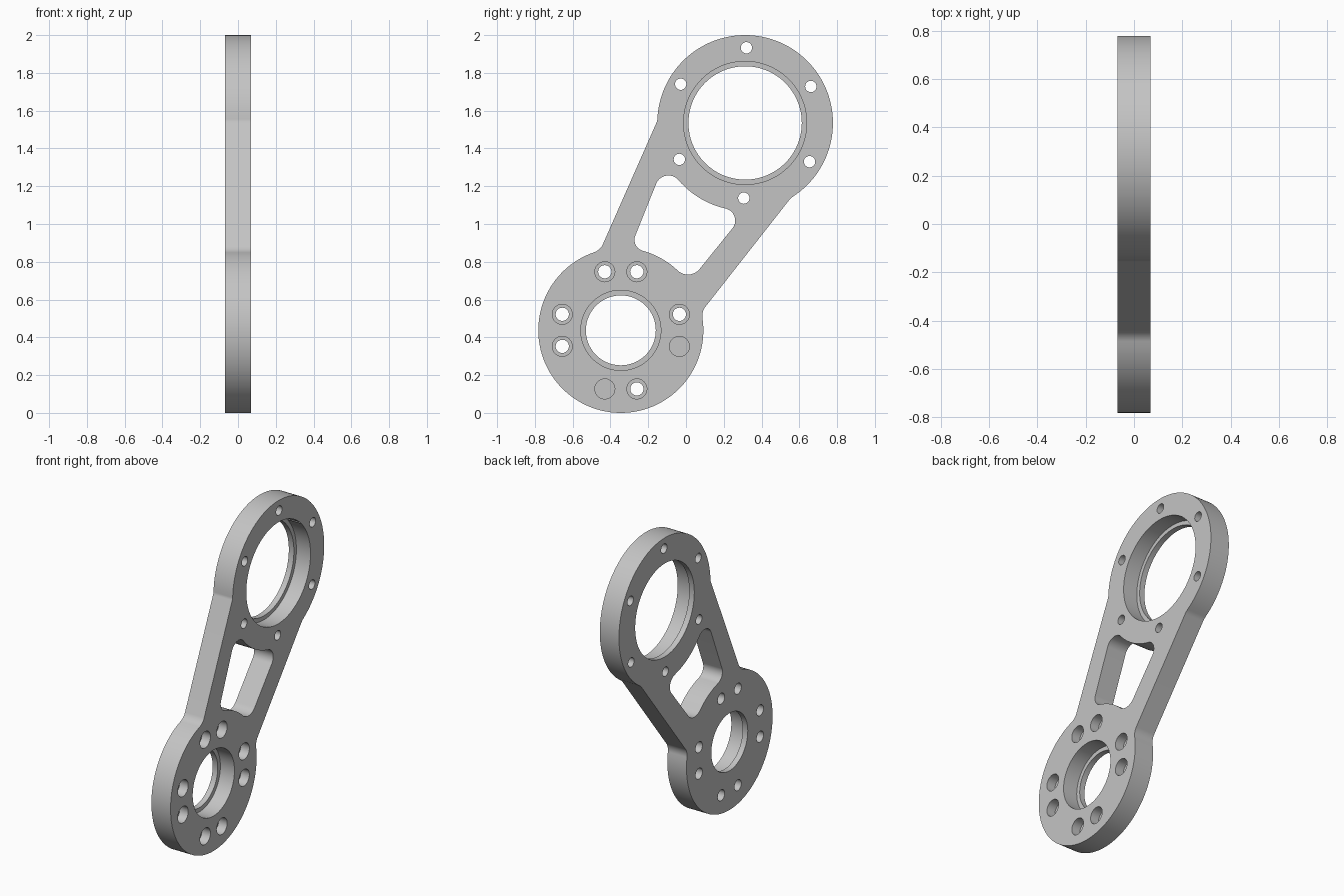
import bpy, bmesh, math
from math import pi, cos, sin, radians
from mathutils import Vector, Matrix

if "Cube" in bpy.data.objects:
    bpy.data.objects.remove(bpy.data.objects["Cube"])

HALF = 0.068                                  # half thickness of the plate
BIG, BIG_R = Vector((0.313, 1.535)), 0.465    # upper ring (y, z)
SMALL, SMALL_R = Vector((-0.345, 0.437)), 0.437


def arc(centre, a, b, long=False):
    """Points on the short or long arc from a to b."""
    start = math.atan2(*(a - centre).yx)
    sweep = (math.atan2(*(b - centre).yx) - start + pi) % (2 * pi) - pi
    if long:
        sweep -= math.copysign(2 * pi, sweep)
    steps = max(6, int(abs(sweep) / radians(3)))
    r = (a - centre).length
    return [centre + r * Vector((cos(start + sweep * i / steps),
                                 sin(start + sweep * i / steps)))
            for i in range(steps + 1)]


def fillet(line, side, centre, radius, f, root):
    """Blend arc from a ring to a straight edge."""
    p, q = Vector(line[0]), Vector(line[1])
    d = (q - p).normalized()
    n = side * Vector((-d.y, d.x))
    o = p + n * f - centre
    b = o.dot(d)
    t = -b + root * math.sqrt(b * b - o.dot(o) + (radius + f) ** 2)
    c = centre + o + d * t
    on_ring = centre + (c - centre).normalized() * radius
    return arc(c, on_ring, c - n * f)


def outline(left, right, side, long, fillets):
    """Loop of two straight edges blended into both rings."""
    f = fillets
    tl = fillet(left, side, BIG, BIG_R, f[0], 1)
    bl = fillet(left, side, SMALL, SMALL_R, f[1], -1)
    br = fillet(right, -side, SMALL, SMALL_R, f[2], -1)
    tr = fillet(right, -side, BIG, BIG_R, f[3], 1)
    return (tl + bl[::-1] + arc(SMALL, bl[0], br[0], long)[1:-1]
            + br + tr[::-1] + arc(BIG, tr[0], tl[0], long)[1:-1])


def prism(name, points, x0, x1):
    """Extrude a closed profile along x."""
    bm = bmesh.new()
    face = bm.faces.new([bm.verts.new((x0, p.x, p.y)) for p in points])
    top = bmesh.ops.extrude_face_region(bm, geom=[face])["geom"]
    bmesh.ops.translate(bm, vec=(x1 - x0, 0, 0),
                        verts=[v for v in top if isinstance(v, bmesh.types.BMVert)])
    bmesh.ops.recalc_face_normals(bm, faces=bm.faces)
    mesh = bpy.data.meshes.new(name)
    bm.to_mesh(mesh)
    bm.free()
    ob = bpy.data.objects.new(name, mesh)
    bpy.context.collection.objects.link(ob)
    return ob


cutters = []


def bore(centre, radius, depth=None, sides=32):
    """Round cutter, right through or to a depth from the +x face."""
    pts = [centre + radius * Vector((cos(2 * pi * i / sides), sin(2 * pi * i / sides)))
           for i in range(sides)]
    x0 = HALF - depth if depth else -HALF - 0.05
    cutters.append(prism("bore_cutter", pts, x0, HALF + 0.05))


def polar(centre, radius, degrees):
    a = radians(degrees)
    return centre + radius * Vector((cos(a), sin(a)))


# Plate body
plate = prism("link_arm_plate", outline(
    ((-0.156, 1.537), (-0.437, 0.90)), ((0.549, 1.13), (0.103, 0.562)),
    -1, True, (0.05, 0.08, 0.08, 0.1)), -HALF, HALF)

# Window between the two rings
cutters.append(prism("window_cutter", outline(
    ((-0.162, 1.203), (-0.262, 0.954)), ((0.24, 0.97), (0.082, 0.774)),
    1, False, (0.07, 0.06, 0.08, 0.065)), -HALF - 0.05, HALF + 0.05))

# Stepped bearing seats
for centre, seat, hole in ((BIG, 0.326, 0.30), (SMALL, 0.212, 0.185)):
    bore(centre, hole, sides=96)
    bore(centre, seat, 0.1, 96)

# Bolt holes in the upper ring
for k in range(6):
    bore(polar(BIG, 0.398, 89 + 60 * k), 0.03)

# Counterbored holes in the lower ring
for k in range(4):
    for offset in (-15.3, 15.3):
        spot = polar(SMALL, 0.3215, 90 * k + offset)
        bore(spot, 0.035)
        bore(spot, 0.053, 0.06)

# Cut everything and discard the cutters
bpy.context.view_layer.objects.active = plate
for cutter in cutters:
    cutter.hide_render = True
    mod = plate.modifiers.new("cut", 'BOOLEAN')
    mod.operation, mod.solver, mod.object = 'DIFFERENCE', 'EXACT', cutter
    bpy.ops.object.modifier_apply(modifier=mod.name)
    bpy.data.objects.remove(cutter)

# Grey metal
grey = bpy.data.materials.new("light_grey")
grey.use_nodes = True
grey.diffuse_color = (0.55, 0.55, 0.55, 1)
grey.node_tree.nodes["Principled BSDF"].inputs["Base Color"].default_value = grey.diffuse_color
plate.data.materials.clear()
plate.data.materials.append(grey)

bpy.ops.object.select_all(action='DESELECT')
plate.select_set(True)
bpy.ops.object.shade_smooth_by_angle(angle=radians(30))
